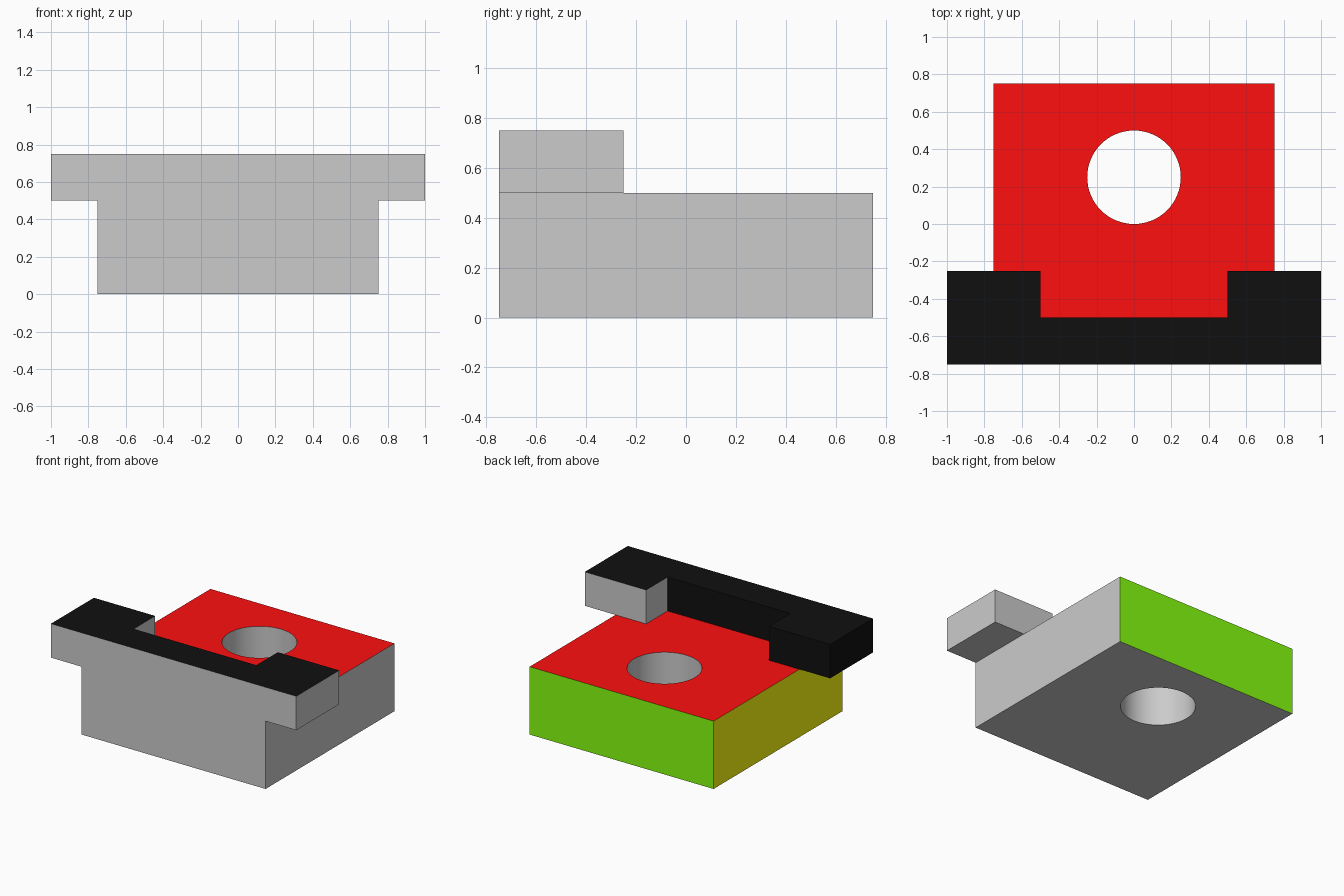
import bpy, bmesh

if "Cube" in bpy.data.objects:
    bpy.data.objects.remove(bpy.data.objects["Cube"])


def prism(name, outline, z0, z1):
    """Extrude a flat outline from z0 up to z1."""
    bm = bmesh.new()
    face = bm.faces.new([bm.verts.new((x, y, z0)) for x, y in outline])
    top = bmesh.ops.extrude_face_region(bm, geom=[face])["geom"]
    bmesh.ops.translate(bm, vec=(0, 0, z1 - z0),
                        verts=[v for v in top if isinstance(v, bmesh.types.BMVert)])
    bmesh.ops.recalc_face_normals(bm, faces=bm.faces)
    mesh = bpy.data.meshes.new(name)
    bm.to_mesh(mesh)
    bm.free()
    obj = bpy.data.objects.new(name, mesh)
    bpy.context.collection.objects.link(obj)
    return obj


def combine(target, other, operation):
    """Apply a boolean and remove the helper object."""
    mod = target.modifiers.new(operation.title(), 'BOOLEAN')
    mod.object, mod.operation, mod.solver = other, operation, 'EXACT'
    other.hide_render = True
    bpy.context.view_layer.objects.active = target
    bpy.ops.object.modifier_apply(modifier=mod.name)
    bpy.data.objects.remove(other)


# Square base block
block = prism("base_block", [(-.75, -.75), (.75, -.75), (.75, .75), (-.75, .75)], 0, .5)

# U-shaped top bar, mirrored from its right half
half = [(1, -.75), (1, -.25), (.5, -.25), (.5, -.5)]
bar = prism("top_bar", half + [(-x, y) for x, y in reversed(half)], .5, .75)
combine(block, bar, 'UNION')

# Round through hole
bpy.ops.mesh.primitive_cylinder_add(vertices=64, radius=.25, depth=1, location=(0, .25, .25))
combine(block, bpy.context.object, 'DIFFERENCE')

# Face colours; slot 0 stays plain grey
block.data.materials.clear()
block.data.materials.append(None)
for name, rgb in (("red", (1, .005, .005)), ("green", (.24, 1, .005)),
                  ("yellow", (1, 1, .005)), ("black", (.005, .005, .005))):
    mat = bpy.data.materials.new(name)
    mat.diffuse_color = (*rgb, 1)
    mat.use_nodes = True
    mat.node_tree.nodes["Principled BSDF"].inputs["Base Color"].default_value = mat.diffuse_color
    block.data.materials.append(mat)

for p in block.data.polygons:
    n, c = p.normal, p.center
    slot = 0
    if c.z > .51:                                   # top bar
        if n.z > .9 or (n.x < -.9 and c.x < -.9):
            slot = 4
        elif n.y > .9 and c.x < .4:
            slot = 4
    elif n.z > .9:                                  # base top
        slot = 1
    elif n.y > .9 and c.y > .7:                     # base back
        slot = 2
    elif n.x < -.9 and c.x < -.7:                   # base left side
        slot = 3
    p.material_index = slot

# Smooth hole wall, crisp edges
bpy.ops.object.select_all(action='DESELECT')
block.select_set(True)
bpy.context.view_layer.objects.active = block
bpy.ops.object.shade_smooth_by_angle()
block.name = "notched_block"
